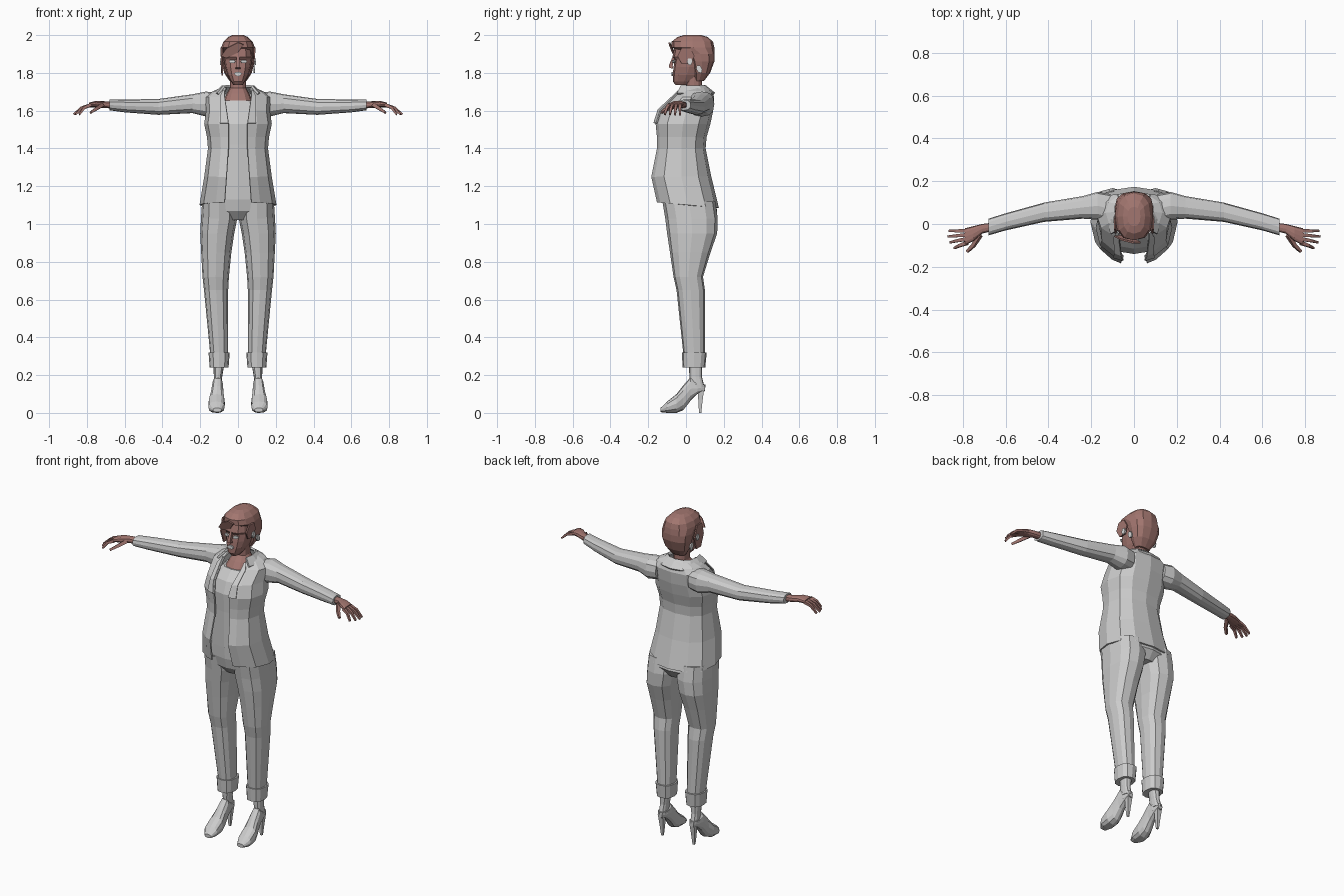
import bpy, bmesh
from math import sin, cos, pi, copysign
from mathutils import Vector

cube = bpy.data.objects.get("Cube")
if cube:
    bpy.data.objects.remove(cube)


def material(name, red, green, blue):
    color = (red, green, blue, 1)
    mat = bpy.data.materials.new(name)
    mat.use_nodes = True
    mat.diffuse_color = color
    mat.node_tree.nodes["Principled BSDF"].inputs["Base Color"].default_value = color
    return mat


CLOTH = material("light grey cloth", .6, .6, .6)
SKIN = material("brown skin", .36, .18, .16)
PALE = material("pale grey detail", .7, .7, .7)


def boxy(value):
    """Push a sine or cosine outwards for a squarer oval."""
    return copysign(abs(value) ** .8, value)


def oval(at, width, front, back, center=0, tilt=0):
    """Twelve-sided section, from the front round the left side."""
    ring = []
    for step in range(12):
        angle = step * pi / 6
        x, y = boxy(sin(angle)), -boxy(cos(angle))
        ring.append(Vector((center + width * x,
                            (front + back) / 2 + (back - front) / 2 * y,
                            at - tilt * y)))
    return ring


def finish(name, bm, mat, mirror=False, thickness=0):
    bmesh.ops.recalc_face_normals(bm, faces=bm.faces)
    mesh = bpy.data.meshes.new(name)
    bm.to_mesh(mesh)
    bm.free()
    mesh.materials.append(mat)
    part = bpy.data.objects.new(name, mesh)
    bpy.context.collection.objects.link(part)
    if mirror:
        part.modifiers.new("mirror", "MIRROR").use_clip = True
    if thickness:
        solid = part.modifiers.new("thickness", "SOLIDIFY")
        solid.thickness, solid.offset = thickness, 0


def loft(name, rings, mat, closed=True, mirror=False, thickness=0, order="xyz"):
    """Skin a row of sections; order swaps the axes to lay the loft down."""
    bm = bmesh.new()
    rows = [[bm.verts.new([getattr(p, axis) for axis in order]) for p in ring]
            for ring in rings]
    for low, high in zip(rows, rows[1:]):
        for i in range(0 if closed else 1, len(low)):
            bm.faces.new((low[i - 1], low[i], high[i], high[i - 1]))
    if closed:
        bm.faces.new(rows[0])
        bm.faces.new(rows[-1])
    finish(name, bm, mat, mirror, thickness)


def rod(name, points, radius, tip, mat, mirror=True):
    """Square rod through the points, tapering to the tip radius."""
    points = [Vector(p) for p in points]
    along = (points[-1] - points[0]).normalized()
    side = along.cross(Vector((0, 1, 0))).normalized()
    other = along.cross(side)
    rings = []
    for i, point in enumerate(points):
        size = radius + (tip - radius) * i / (len(points) - 1)
        rings.append([point + size * d for d in
                      (side + other, side - other, -side - other, other - side)])
    loft(name, rings, mat, mirror=mirror)


def plate(name, center, across, up, mat, mirror=False):
    """Thin six-sided plate spanned by two directions."""
    bm = bmesh.new()
    center, across, up = Vector(center), Vector(across), Vector(up)
    bm.faces.new([bm.verts.new(center + across * cos(i * pi / 3) + up * sin(i * pi / 3))
                  for i in range(6)])
    finish(name, bm, mat, mirror, thickness=.008)


# Open jacket: half sections mirrored, front edge pulled aside by a gap
jacket = []
for gap, ring in [
        (.07, oval(at=1.1, width=.2, front=-.15, back=.17, tilt=.015)),
        (.06, oval(at=1.25, width=.175, front=-.18, back=.13)),
        (.05, oval(at=1.4, width=.155, front=-.15, back=.1)),
        (.05, oval(at=1.46, width=.16, front=-.15, back=.105)),
        (.05, oval(at=1.53, width=.175, front=-.157, back=.125)),
        (.06, oval(at=1.6, width=.165, front=-.135, back=.14)),
        (.07, oval(at=1.67, width=.17, front=-.06, back=.145)),
        (.07, oval(at=1.7, width=.13, front=-.03, back=.135)),
        (.06, oval(at=1.72, width=.08, front=0, back=.115))]:
    half = ring[:7]
    half[0].x = gap
    half[1].x = max(half[1].x, gap + .01)
    jacket.append(half)
loft("jacket", jacket, CLOTH, closed=False, mirror=True, thickness=.008)

# Lapels follow the front edges, the collar wraps the neck
forward = Vector((0, -.012, .004))
loft("lapel", [[half[0] + forward, half[0].lerp(half[1], .9) + forward]
               for half in jacket[4:8]], CLOTH, closed=False, mirror=True, thickness=.008)
loft("collar", [oval(at=1.69, width=.12, front=-.1, back=.15)[2:7],
                oval(at=1.73, width=.08, front=-.06, back=.1)[2:7]],
     CLOTH, closed=False, mirror=True, thickness=.012)

# Shirt, bare upper chest and neck
loft("shirt", [oval(at=1.2, width=.15, front=-.135, back=.12),
               oval(at=1.42, width=.14, front=-.135, back=.08),
               oval(at=1.53, width=.15, front=-.14, back=.11),
               oval(at=1.6, width=.14, front=-.115, back=.12),
               oval(at=1.655, width=.09, front=-.065, back=.12)], CLOTH)
loft("chest_and_neck", [oval(at=1.64, width=.08, front=-.07, back=.11),
                        oval(at=1.69, width=.06, front=-.03, back=.1),
                        oval(at=1.72, width=.043, front=0, back=.085),
                        oval(at=1.8, width=.043, front=0, back=.085)], SKIN)

# Sleeves and palms, lofted sideways
loft("sleeve", [oval(at=.11, width=.06, front=0, back=.14, center=1.635),
                oval(at=.17, width=.066, front=.02, back=.15, center=1.635),
                oval(at=.24, width=.05, front=.025, back=.13, center=1.637),
                oval(at=.42, width=.042, front=.01, back=.1, center=1.62),
                oval(at=.6, width=.034, front=-.03, back=.05, center=1.625),
                oval(at=.68, width=.028, front=-.053, back=.025, center=1.63)],
     CLOTH, mirror=True, order="zyx")
loft("palm", [oval(at=.67, width=.018, front=-.035, back=.005, center=1.63),
              oval(at=.71, width=.018, front=-.045, back=0, center=1.632),
              oval(at=.75, width=.017, front=-.08, back=-.01, center=1.635),
              oval(at=.79, width=.012, front=-.1, back=-.02, center=1.63)],
     SKIN, mirror=True, order="zyx")

# Fingers fan out from the knuckles and droop
for finger, reach in enumerate((.085, .09, .08, .06)):
    knuckle = Vector((.78, -.032 - finger * .019, 1.63))
    tip = knuckle + Vector((reach, -finger * .008, -.05))
    bend = knuckle.lerp(tip, .5) + Vector((.005, 0, .01))
    rod("finger", [knuckle, bend, tip], .009, .005, SKIN)
rod("thumb", [(.72, -.05, 1.63), (.75, -.1, 1.61), (.78, -.13, 1.59)], .011, .006, SKIN)

# Trousers
loft("trouser_hips", [oval(at=1.02, width=.13, front=-.07, back=.13),
                      oval(at=1.07, width=.19, front=-.115, back=.165),
                      oval(at=1.13, width=.185, front=-.128, back=.15),
                      oval(at=1.21, width=.15, front=-.13, back=.11)], CLOTH)
loft("trouser_leg", [oval(at=1.12, width=.09, front=-.125, back=.155, center=.1),
                     oval(at=1.03, width=.096, front=-.11, back=.168, center=.1),
                     oval(at=.95, width=.09, front=-.1, back=.165, center=.11),
                     oval(at=.85, width=.08, front=-.085, back=.13, center=.115),
                     oval(at=.72, width=.07, front=-.066, back=.09, center=.118),
                     oval(at=.65, width=.064, front=-.05, back=.1, center=.116),
                     oval(at=.31, width=.047, front=-.014, back=.1, center=.1)],
     CLOTH, mirror=True)
loft("trouser_cuff", [oval(at=.24, width=.05, front=-.018, back=.102, center=.1),
                      oval(at=.32, width=.056, front=-.022, back=.11, center=.1)],
     CLOTH, mirror=True)

# Ankles and high-heeled shoes, the shoes lofted from heel to toe
loft("ankle", [oval(at=.13, width=.022, front=.02, back=.1, center=.108),
               oval(at=.19, width=.022, front=.018, back=.085, center=.106),
               oval(at=.27, width=.03, front=.015, back=.085, center=.1)],
     CLOTH, mirror=True)
loft("shoe", [oval(at=.1, width=.015, front=.115, back=.15, center=.107),
              oval(at=.06, width=.027, front=.1, back=.16, center=.107),
              oval(at=.025, width=.03, front=.065, back=.19, center=.108),
              oval(at=-.015, width=.036, front=.014, back=.145, center=.11),
              oval(at=-.05, width=.044, front=0, back=.1, center=.113),
              oval(at=-.1, width=.043, front=0, back=.06, center=.114),
              oval(at=-.135, width=.022, front=.004, back=.026, center=.11)],
     CLOTH, mirror=True, order="xzy")
rod("shoe_heel", [(.107, .08, .125), (.107, .076, .06), (.107, .075, 0)], .016, .006, CLOTH)
loft("ankle_strap", [oval(at=height, width=.027, front=.01, back=.103, center=.107)
                     for height in (.135, .15)], CLOTH, mirror=True)

# Head and hair
loft("head", [oval(at=1.735, width=.022, front=-.055, back=.02),
              oval(at=1.755, width=.038, front=-.07, back=.05),
              oval(at=1.79, width=.056, front=-.07, back=.08),
              oval(at=1.83, width=.068, front=-.066, back=.1),
              oval(at=1.87, width=.074, front=-.06, back=.12),
              oval(at=1.885, width=.076, front=-.072, back=.12),
              oval(at=1.96, width=.065, front=-.055, back=.11)], SKIN)
loft("hair", [oval(at=1.757, width=.045, front=.045, back=.095),
              oval(at=1.8, width=.073, front=.035, back=.128),
              oval(at=1.86, width=.088, front=.02, back=.15),
              oval(at=1.9, width=.09, front=0, back=.152),
              oval(at=1.935, width=.089, front=-.076, back=.15),
              oval(at=1.965, width=.077, front=-.076, back=.143),
              oval(at=1.99, width=.052, front=-.045, back=.115),
              oval(at=2, width=.03, front=-.01, back=.08)], SKIN)
plate("swept_fringe", (-.03, -.072, 1.92), (.06, -.015, .03), (0, .01, -.03), SKIN)
plate("long_side_hair", (-.086, 0, 1.86), (0, .045, 0), (-.004, 0, .085), SKIN)
plate("short_side_hair", (.086, 0, 1.89), (0, .045, 0), (.004, 0, .05), SKIN)

# Face
rod("nose", [(0, -.064, 1.885), (0, -.08, 1.84), (0, -.08, 1.825)], .007, .012, SKIN,
    mirror=False)
plate("eye", (.03, -.065, 1.86), (.017, .005, 0), (0, 0, .01), PALE, mirror=True)
plate("lips", (0, -.073, 1.795), (.022, 0, 0), (0, 0, .012), PALE)
plate("ear", (.092, .02, 1.86), (0, .015, 0), (0, 0, .02), PALE, mirror=True)
plate("earring", (.086, .07, 1.82), (0, .012, -.02), (0, .012, .01), PALE, mirror=True)
